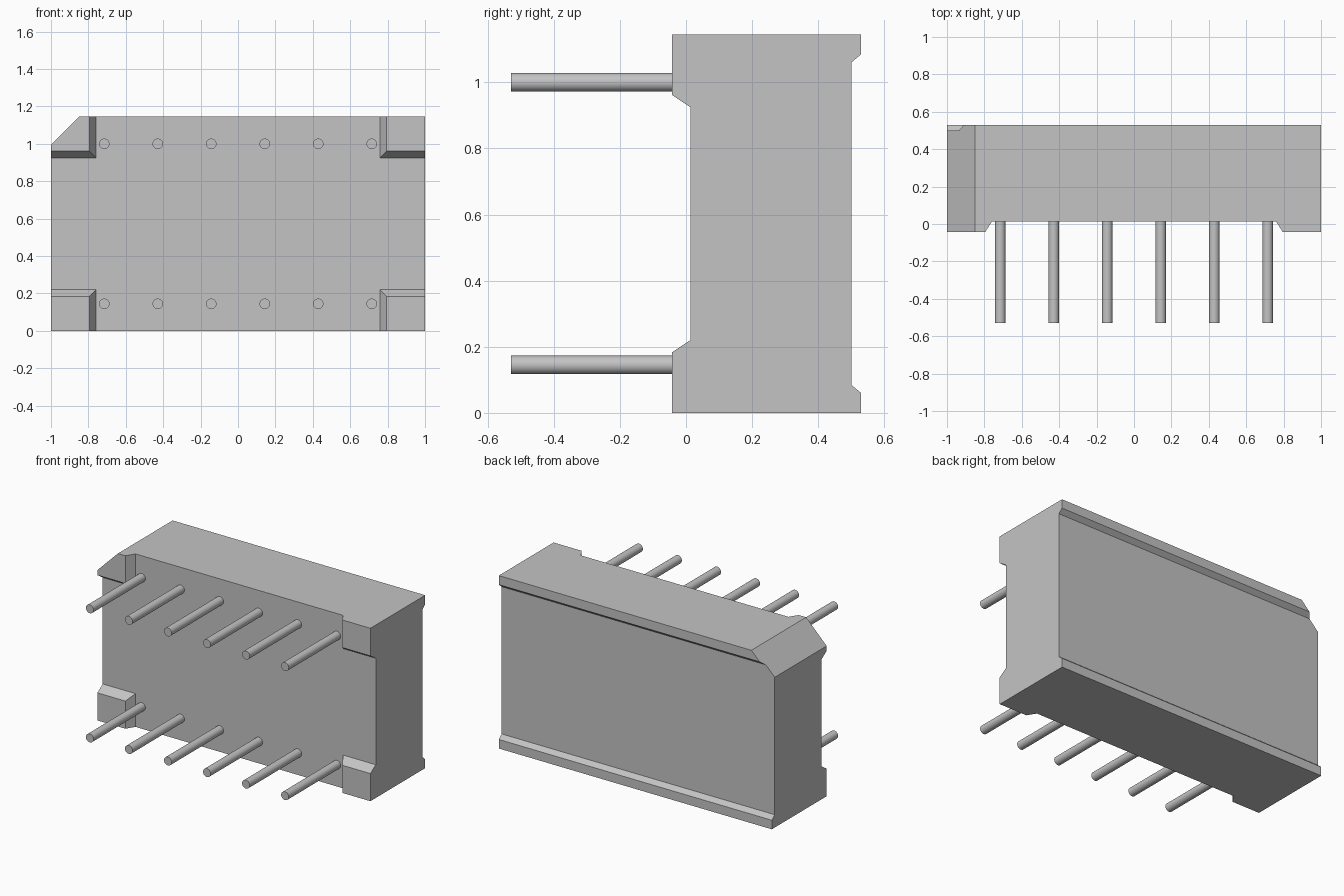
import bpy, bmesh, math
from mathutils import Matrix, Vector

if "Cube" in bpy.data.objects:
    bpy.data.objects.remove(bpy.data.objects["Cube"], do_unlink=True)

HEIGHT = 1.145
MID = HEIGHT / 2
FRONT = 0.013      # recessed front face of the housing
FOOT_FRONT = -0.043

grey = bpy.data.materials.new("Light Grey")
grey.use_nodes = True
grey.diffuse_color = (0.55, 0.55, 0.55, 1)
grey.node_tree.nodes["Principled BSDF"].inputs["Base Color"].default_value = grey.diffuse_color


def finish(name, bm):
    bmesh.ops.recalc_face_normals(bm, faces=bm.faces)
    mesh = bpy.data.meshes.new(name)
    bm.to_mesh(mesh)
    bm.free()
    mesh.materials.append(grey)
    obj = bpy.data.objects.new(name, mesh)
    bpy.context.collection.objects.link(obj)
    return obj


def cut_corner(bm):
    """Slice off the marker corner at the upper right of the part."""
    cut = bmesh.ops.bisect_plane(
        bm, geom=bm.verts[:] + bm.edges[:] + bm.faces[:], dist=1e-5,
        plane_co=Vector((-1, 0, HEIGHT - 0.15)), plane_no=Vector((-1, 0, 1)), clear_outer=True)
    edges = [e for e in cut["geom_cut"] if isinstance(e, bmesh.types.BMEdge)]
    if edges:
        bmesh.ops.contextual_create(bm, geom=edges)


# Housing: side profile with rails along the back, extruded across the width
lower = [(FRONT, 0), (0.53, 0), (0.53, 0.06), (0.5, 0.085)]
profile = lower + [(y, HEIGHT - z) for y, z in reversed(lower)]
bm = bmesh.new()
side = bm.faces.new([bm.verts.new((-1, y, z)) for y, z in profile])
ext = bmesh.ops.extrude_face_region(bm, geom=[side])
bmesh.ops.translate(bm, vec=(2, 0, 0), verts=[v for v in ext["geom"] if isinstance(v, bmesh.types.BMVert)])
bmesh.ops.recalc_face_normals(bm, faces=bm.faces)
cut_corner(bm)
finish("housing", bm)

# Corner feet: blocks with sloped inner sides
for sx, side_name in ((-1, "right"), (1, "left")):
    for sz, level in ((-1, "lower"), (1, "upper")):
        bm = bmesh.new()
        for y, inner_x, inner_z in ((FOOT_FRONT, 0.795, 0.183), (FRONT, 0.76, 0.22)):
            for x in (inner_x, 1):
                for z in (MID - inner_z, MID):
                    bm.verts.new((sx * x, y, MID + sz * z))
        bmesh.ops.convex_hull(bm, input=bm.verts[:])
        bmesh.ops.dissolve_limit(bm, angle_limit=0.01, verts=bm.verts[:], edges=bm.edges[:])
        cut_corner(bm)
        hidden = [f for f in bm.faces if all(abs(v.co.y - FRONT) < 1e-4 for v in f.verts)]
        bmesh.ops.delete(bm, geom=hidden, context="FACES")
        finish(f"{level}_{side_name}_foot", bm)

# Two rows of round pins
for row, z in (("lower", 0.145), ("upper", 1.0)):
    for i in range(6):
        bm = bmesh.new()
        start, end = -0.53, FRONT + 0.01
        place = Matrix.Translation(((i - 2.5) * 0.286, (start + end) / 2, z)) @ Matrix.Rotation(math.pi / 2, 4, "X")
        bmesh.ops.create_cone(bm, cap_ends=True, segments=32, radius1=0.028, radius2=0.028,
                              depth=end - start, matrix=place)
        pin = finish(f"{row}_pin_{i + 1}", bm)
        bpy.ops.object.select_all(action="DESELECT")
        pin.select_set(True)
        bpy.context.view_layer.objects.active = pin
        bpy.ops.object.shade_smooth_by_angle(angle=math.radians(30))
